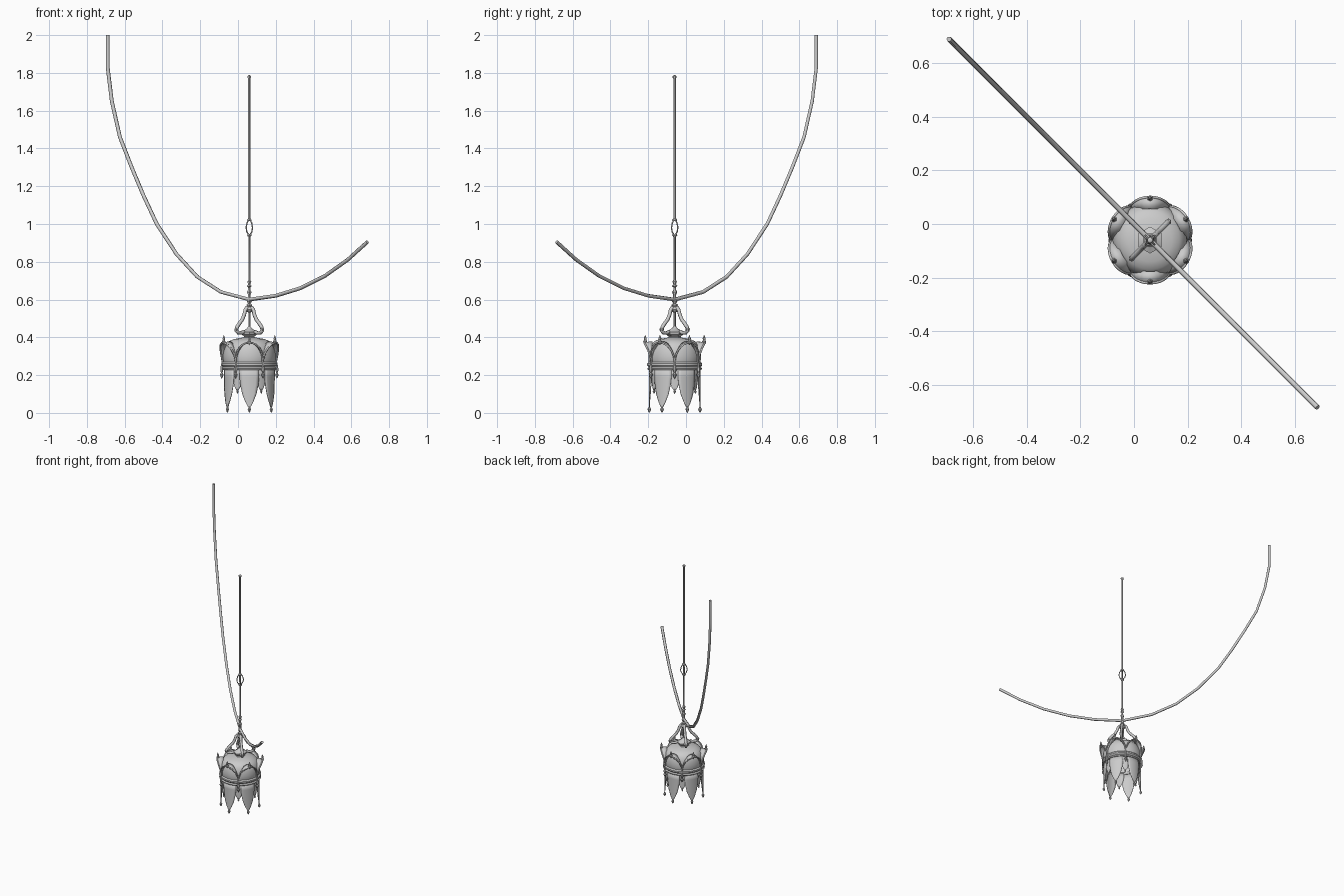
import bpy, bmesh, math
from mathutils import Vector

if "Cube" in bpy.data.objects:
    bpy.data.objects.remove(bpy.data.objects["Cube"])

CX, CY = 0.06, -0.06
PI = math.pi


def make(name, verts, faces, thick=0, angle=35):
    me = bpy.data.meshes.new(name)
    me.from_pydata(verts, [], faces)
    bm = bmesh.new()
    bm.from_mesh(me)
    bmesh.ops.remove_doubles(bm, verts=bm.verts, dist=1e-5)
    bmesh.ops.recalc_face_normals(bm, faces=bm.faces)
    bm.to_mesh(me)
    bm.free()
    ob = bpy.data.objects.new(name, me)
    bpy.context.collection.objects.link(ob)
    if thick:
        m = ob.modifiers.new("thickness", 'SOLIDIFY')
        m.thickness, m.offset = thick, 0
    bpy.ops.object.select_all(action='DESELECT')
    ob.select_set(True)
    bpy.context.view_layer.objects.active = ob
    bpy.ops.object.shade_smooth_by_angle(angle=math.radians(angle))
    return ob


def polar(r, a, z):
    return (CX + r * math.cos(a), CY + r * math.sin(a), z)


def grid_faces(rows, cols):
    return [(i * cols + j, i * cols + j + 1, (i + 1) * cols + j + 1, (i + 1) * cols + j)
            for i in range(rows - 1) for j in range(cols - 1)]


def lathe(name, prof, n, r0=0.0, a0=0.0, thick=0):
    """Revolve (radius, z) points about a vertical axis at polar offset r0, a0."""
    c = polar(r0, a0, 0)
    verts = [(c[0] + r * math.cos(2 * PI * j / n + PI / n), c[1] + r * math.sin(2 * PI * j / n + PI / n), z)
             for r, z in prof for j in range(n + 1)]
    return make(name, verts, grid_faces(len(prof), n + 1), thick)


def tube(name, pts, radius, sides=6, cyclic=False):
    cu = bpy.data.curves.new(name, 'CURVE')
    cu.dimensions = '3D'
    cu.bevel_depth, cu.use_fill_caps = radius, True
    cu.bevel_resolution = (sides - 4) // 2
    sp = cu.splines.new('POLY')
    sp.points.add(len(pts) - 1)
    for p, q in zip(sp.points, pts):
        p.co = (*q, 1)
    sp.use_cyclic_u = cyclic
    ob = bpy.data.objects.new(name, cu)
    bpy.context.collection.objects.link(ob)
    return ob


# Sagging support cable on the diagonal plane
cable = [(-.69, 2), (-.69, 1.83), (-.668, 1.65), (-.625, 1.46), (-.563, 1.30), (-.50, 1.15), (-.43, 1.0),
         (-.325, .84), (-.215, .72), (-.09, .64), (.06, .60), (.20, .62), (.33, .66), (.46, .725),
         (.58, .81), (.685, .905)]
tube("cable", [(x, -x, z) for x, z in cable], 0.010)

# Hanging rods with turned beads
lathe("upper_rod", [(0, 1.015), (.012, 1.015), (.014, 1.022), (.007, 1.03), (.007, 1.77), (.011, 1.775),
                    (.011, 1.783), (0, 1.79)], 6)
lathe("lower_rod", [(0, .55), (.012, .56), (.018, .572), (.008, .58), (.016, .592), (.008, .605), (.008, .625),
                    (.014, .64), (.007, .652), (.007, .665), (.015, .672), (.007, .68), (.012, .695),
                    (.006, .705), (.006, .93), (.014, .94), (.012, .948), (0, .948)], 6)

# Open link between the rods
for k in range(4):
    a = PI / 4 + k * PI / 2
    tube("link_wire", [polar(r, a, z) for r, z in
                       ((.006, .945), (.018, .957), (.024, .98), (.018, 1.005), (.006, 1.02))], .0035)

# Crown: cap, central stem and vase, four curved arms
lathe("crown_cap", [(0, .53), (.016, .535), (.026, .548), (.02, .56), (0, .568)], 8)
lathe("crown_stem", [(.006, .44), (.006, .54)], 6)
lathe("crown_vase", [(.04, .39), (.032, .405), (.046, .415), (.05, .428), (.034, .436), (.014, .448),
                     (.006, .46)], 6)
arm = [(.016, .56), (.03, .545), (.038, .52), (.052, .495), (.075, .473), (.093, .453), (.097, .435),
       (.082, .424), (.06, .423), (.042, .43)]
for k in range(4):
    a = PI / 4 + k * PI / 2
    tube("crown_arm", [polar(r, a, z) for r, z in arm], 0.010)
    lathe("arm_knob", [(0, .425), (.01, .435), (.012, .445), (0, .458)], 6, .097, a)

# Domed lantern body and bands
lathe("body_dome", [(.128, .245), (.136, .27), (.138, .30), (.134, .33), (.125, .358), (.108, .377),
                    (.08, .389), (.035, .397), (0, .399)], 36, thick=.004)
lathe("lower_band", [(.128, .228), (.142, .228), (.146, .235), (.139, .243), (.146, .252), (.146, .262),
                     (.138, .27), (.128, .268), (.128, .228)], 36)

# Six scalloped hoods flaring over arched windows, rim trims and finials
N = 14
for k in range(6):
    mid = PI / 6 + k * PI / 3
    rim, root = [], []
    for i in range(N + 1):
        t = PI * i / N
        u, h = -math.cos(t), math.sin(t)
        a = mid + u * PI / 6
        z = .262 + .11 * h
        rim.append(polar(.140 + .021 * h, a, z))
        root.append(polar(.133 - .016 * h, a, z + .004 * h))
    make("hood", root + rim, grid_faces(2, N + 1), .005)
    tube("hood_trim", rim, .005)
    lathe("hood_finial", [(0, .358), (.007, .367), (.011, .378), (.006, .386), (.008, .394), (0, .414)],
          6, .156, mid)

# Hanging pointed panels
long_panel = [(.052, .235), (.053, .19), (.048, .145), (.038, .10), (.022, .06), (.009, .035), (.002, .025)]
short_panel = [(.034, .235), (.034, .20), (.028, .165), (.015, .135), (.002, .115)]


def panel(name, prof, radius, mid):
    m = 6
    verts = [polar(radius, mid + w * (2 * j / m - 1) / radius, z) for w, z in prof for j in range(m + 1)]
    return make(name, verts, grid_faces(len(prof), m + 1), .004)


for k in range(6):
    mid = PI / 6 + k * PI / 3
    gap = k * PI / 3
    panel("long_panel", long_panel, .134, mid)
    lathe("panel_tip", [(0, 0), (.006, .008), (.010, .020), (.004, .03), (0, .04)], 6, .134, mid)
    panel("short_panel", short_panel, .126, gap)
    lathe("short_tip", [(0, .10), (.007, .112), (0, .128)], 6, .126, gap)
    # Small pendants below the band, between the long panels
    lathe("pendant", [(0, .18), (.006, .19), (.011, .203), (.004, .213), (.009, .222), (.009, .232),
                      (.004, .26), (0, .272)], 6, .146, gap)
